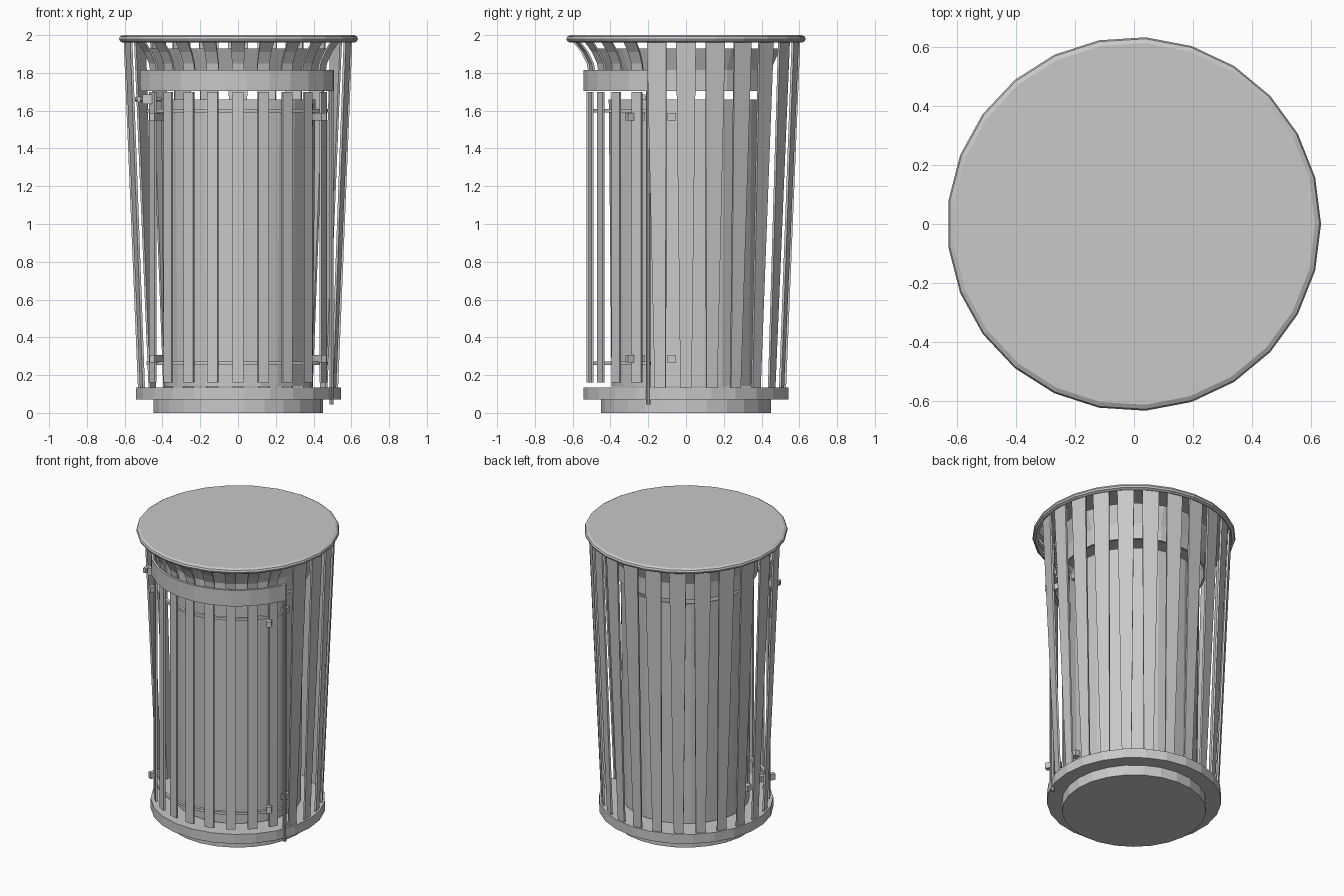
import bpy, bmesh, math
from mathutils import Vector, Matrix

cube = bpy.data.objects.get("Cube")
if cube:
    bpy.data.objects.remove(cube, do_unlink=True)

SIDES = 25
STEP = 15

metal = bpy.data.materials.new("grey_metal")
metal.use_nodes = True
GREY = (0.58, 0.58, 0.58, 1)
metal.diffuse_color = GREY
metal.node_tree.nodes["Principled BSDF"].inputs["Base Color"].default_value = GREY


def finish(name, bm):
    """Turn a bmesh into a named grey object."""
    bmesh.ops.remove_doubles(bm, verts=bm.verts, dist=0.0001)
    bmesh.ops.recalc_face_normals(bm, faces=bm.faces)
    mesh = bpy.data.meshes.new(name)
    bm.to_mesh(mesh)
    bm.free()
    mesh.materials.append(metal)
    obj = bpy.data.objects.new(name, mesh)
    bpy.context.collection.objects.link(obj)
    return obj


def around(degrees, r, z, side=0):
    """Point at an angle from the front, moved sideways along the tangent."""
    a = math.radians(degrees)
    return Vector((r * math.sin(a) + side * math.cos(a),
                   -r * math.cos(a) + side * math.sin(a), z))


def lathe(name, profile, closed=False):
    bm = bmesh.new()
    vs = [bm.verts.new((r, 0, z)) for r, z in profile]
    edges = [bm.edges.new(p) for p in zip(vs, vs[1:])]
    if closed:
        edges.append(bm.edges.new((vs[-1], vs[0])))
    bmesh.ops.spin(bm, geom=vs + edges, cent=(0, 0, 0), axis=(0, 0, 1),
                   angle=math.tau, steps=SIDES)
    return finish(name, bm)


def sweep(bm, sections):
    """Skin four-cornered sections into a capped bar."""
    rings = [[bm.verts.new(p) for p in s] for s in sections]
    for a, b in zip(rings, rings[1:]):
        for i in range(4):
            j = (i + 1) % 4
            bm.faces.new((a[i], a[j], b[j], b[i]))
    bm.faces.new(rings[0])
    bm.faces.new(rings[-1][::-1])


def slats(name, angles, path, thick=0.012):
    """Flat bars around the can; path holds radius, height, width."""
    bm = bmesh.new()
    for a in angles:
        sweep(bm, [[around(a, r, z, -w / 2), around(a, r, z, w / 2),
                    around(a, r - thick, z, w / 2), around(a, r - thick, z, -w / 2)]
                   for r, z, w in path])
    return finish(name, bm)


def arc_band(name, r, z0, z1, start, end, thick=0.015, segments=11):
    bm = bmesh.new()
    angles = [start + (end - start) * i / segments for i in range(segments + 1)]
    sweep(bm, [[around(a, r, z0), around(a, r, z1),
                around(a, r - thick, z1), around(a, r - thick, z0)] for a in angles])
    return finish(name, bm)


def box(name, centre, size, turn=0):
    bm = bmesh.new()
    bmesh.ops.create_cube(bm, size=1)
    bm.transform(Matrix.Translation(centre)
                 @ Matrix.Rotation(math.radians(turn), 4, 'Z')
                 @ Matrix.Diagonal((*size, 1)))
    return finish(name, bm)


def rod(name, centre, radius, length, axis='Z'):
    bm = bmesh.new()
    bmesh.ops.create_cone(bm, cap_ends=True, segments=10, radius1=radius,
                          radius2=radius, depth=length)
    turn = Matrix.Rotation(math.pi / 2, 4, 'Y') if axis == 'X' else Matrix()
    bm.transform(Matrix.Translation(centre) @ turn)
    return finish(name, bm)


# Foot and base plate
lathe("foot", [(0, 0), (0.45, 0), (0.45, 0.07), (0, 0.07)])
lathe("base_plate", [(0, 0.07), (0.545, 0.07), (0.545, 0.135), (0, 0.135)])

# Lid with a rounded rim
lathe("lid", [(0, 1.965), (0.6, 1.965), (0.615, 1.96), (0.63, 1.968), (0.635, 1.98),
              (0.63, 1.992), (0.615, 2.0), (0, 2.0)])

# Inner liner, open at the top
lathe("liner", [(0, 0.14), (0.395, 0.14), (0.41, 1.66), (0.4, 1.66),
                (0.385, 0.15), (0, 0.15)])

# Inner support ring and the collar above it
lathe("support_ring", [(0.45, 1.705), (0.45, 1.815), (0.437, 1.815), (0.437, 1.705)], True)
lathe("collar", [(0.45, 1.815), (0.5, 1.93), (0.49, 1.93), (0.437, 1.815)], True)

# Leaning body slats round the back and sides
slats("body_slats", range(75, 286, STEP), [(0.53, 0.135, 0.06), (0.605, 1.965, 0.105)])

# Door: upright slats, top band and thin inner hoops
door_angles = range(-60, 61, STEP)
slats("door_slats", door_angles, [(0.527, 0.16, 0.06), (0.527, 1.7, 0.06)])
arc_band("door_band", 0.545, 1.705, 1.815, -72, 69)
for label, z in (("lower", 0.262), ("upper", 1.6)):
    arc_band(label + "_door_hoop", 0.515, z - 0.009, z + 0.009, -70, 68, 0.02)

# Flared slats between the door band and the lid
slats("flared_slats", door_angles,
      [(0.515, 1.79, 0.065), (0.525, 1.85, 0.065), (0.555, 1.91, 0.068),
       (0.6, 1.967, 0.075)])

# Hinge rod
rod("hinge_rod", (0.495, -0.2, 0.93), 0.012, 1.77)

# Small brackets beside the liner
for label, sx in (("left", 1), ("right", -1)):
    for level, z in (("lower", 0.287), ("upper", 1.567)):
        box(f"{label}_{level}_bracket", (sx * 0.415, -0.075, z), (0.035, 0.045, 0.04))
        box(f"{label}_{level}_door_tab", (sx * 0.43, -0.27, z), (0.03, 0.1, 0.04), sx * 30)

# Latch on the door's edge
rod("latch_bolt", (-0.475, -0.24, 1.66), 0.012, 0.14, 'X')
box("latch_plate", (-0.47, -0.24, 1.66), (0.07, 0.05, 0.05))
box("latch_handle", (-0.525, -0.24, 1.66), (0.02, 0.06, 0.03))
